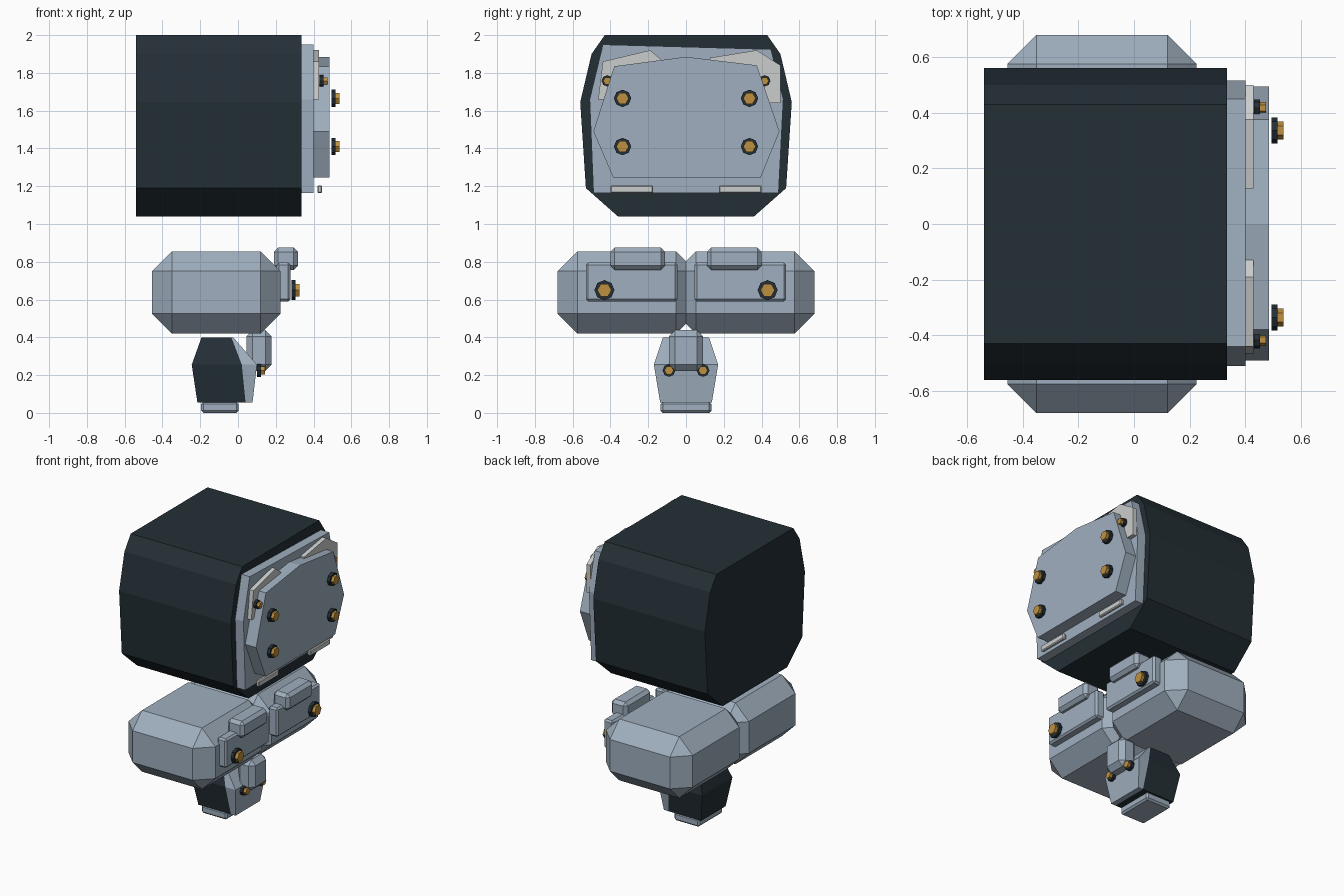
import bpy, bmesh, math
from mathutils import Matrix

if "Cube" in bpy.data.objects:
    bpy.data.objects.remove(bpy.data.objects["Cube"])


def material(name, rgb):
    m = bpy.data.materials.new(name)
    m.diffuse_color = (*rgb, 1)
    m.use_nodes = True
    m.node_tree.nodes["Principled BSDF"].inputs["Base Color"].default_value = m.diffuse_color
    return m


DARK = material("dark slate", (0.017, 0.028, 0.036))
BLUE = material("blue grey", (0.35, 0.43, 0.52))
PALE = material("pale grey", (0.60, 0.61, 0.61))
GOLD = material("brass", (0.52, 0.28, 0.05))


def finish(name, bm, *mats):
    bmesh.ops.recalc_face_normals(bm, faces=bm.faces)
    me = bpy.data.meshes.new(name)
    bm.to_mesh(me)
    bm.free()
    for m in mats:
        me.materials.append(m)
    ob = bpy.data.objects.new(name, me)
    bpy.context.collection.objects.link(ob)
    return ob


def prism(name, outline, x0, x1, mat):
    """Extrude a (y, z) outline along x."""
    bm = bmesh.new()
    face = bm.faces.new([bm.verts.new((x0, y, z)) for y, z in outline])
    ext = bmesh.ops.extrude_face_region(bm, geom=[face])
    moved = [v for v in ext["geom"] if isinstance(v, bmesh.types.BMVert)]
    bmesh.ops.translate(bm, verts=moved, vec=(x1 - x0, 0, 0))
    return finish(name, bm, mat)


def box(name, x, y, z, bevel, mat):
    """Chamfered box from (min, max) ranges."""
    bm = bmesh.new()
    bmesh.ops.create_cube(bm, size=1)
    for v in bm.verts:
        v.co = [r[0] if c < 0 else r[1] for c, r in zip(v.co, (x, y, z))]
    bmesh.ops.bevel(bm, geom=bm.edges[:], offset=bevel, segments=1,
                    profile=0.5, affect='EDGES')
    return finish(name, bm, mat)


def bolt(name, x, y, z, r):
    """Dark washer with a brass head, facing +x."""
    for part, sides, rad, dx, mat in (("washer", 8, r, 0.0, DARK),
                                      ("head", 6, r * 0.72, 0.021, GOLD)):
        bm = bmesh.new()
        bmesh.ops.create_cone(bm, cap_ends=True, segments=sides, radius1=rad,
                              radius2=rad, depth=0.021)
        bmesh.ops.transform(bm, verts=bm.verts,
                            matrix=Matrix.Translation((x + dx + 0.0105, y, z))
                            @ Matrix.Rotation(math.pi / 2, 4, 'Y'))
        finish(f"{name}_{part}", bm, mat)


# Large upper block
prism("upper_block", [(-0.43, 2.0), (0.43, 2.0), (0.50, 1.90), (0.56, 1.645),
                      (0.53, 1.19), (0.36, 1.04), (-0.36, 1.04),
                      (-0.53, 1.19), (-0.56, 1.645), (-0.50, 1.90)],
      -0.54, 0.335, DARK)

# Layered plates on the side of the upper block
prism("backing_plate", [(-0.44, 1.95), (0.45, 1.925), (0.515, 1.66),
                        (0.49, 1.165), (-0.49, 1.165), (-0.51, 1.66)],
      0.335, 0.40, BLUE)
prism("outer_plate", [(0, 1.885), (0.375, 1.84), (0.495, 1.49),
                      (0.395, 1.245), (-0.385, 1.245), (-0.49, 1.49),
                      (-0.38, 1.835)], 0.40, 0.485, BLUE)
prism("corner_plate_left", [(-0.44, 1.86), (-0.19, 1.92), (-0.13, 1.87),
                            (-0.13, 1.80), (-0.40, 1.66), (-0.465, 1.66)],
      0.40, 0.43, PALE)
prism("corner_plate_right", [(0.127, 1.88), (0.375, 1.92), (0.50, 1.84),
                             (0.50, 1.64), (0.42, 1.64), (0.127, 1.80)],
      0.40, 0.43, PALE)

for side, s in (("left", -1), ("right", 1)):
    def span(a, b):
        return sorted((s * a, s * b))

    # Bolts and trim of the plates
    bolt(f"plate_bolt_top_{side}", 0.495, s * 0.336, 1.665, 0.046)
    bolt(f"plate_bolt_low_{side}", 0.495, s * 0.336, 1.41, 0.046)
    bolt(f"corner_bolt_{side}", 0.432, s * 0.417, 1.758, 0.03)
    box(f"trim_strip_{side}", (0.42, 0.446), span(0.175, 0.40),
        (1.163, 1.205), 0.006, PALE)

    # Chamfered middle blocks, overlapping at the centre
    box(f"middle_block_{side}", (-0.455, 0.225), span(-0.052, 0.68),
        (0.42, 0.855), 0.105, BLUE)
    box(f"middle_plate_{side}", (0.205, 0.278), span(0.045, 0.53),
        (0.59, 0.795), 0.012, BLUE)
    box(f"middle_ridge_{side}", (0.19, 0.317), span(0.11, 0.40),
        (0.757, 0.875), 0.022, BLUE)
    bolt(f"middle_bolt_{side}", 0.283, s * 0.432, 0.65, 0.053)

    # Bolts of the lower block
    bolt(f"lower_bolt_{side}", 0.10, s * 0.09, 0.225, 0.034)

# Lower block: three rings, dark behind and blue in front of the split
bm = bmesh.new()
rings = []
for z, back, split, front, y in ((0.055, -0.215, 0.04, 0.077, 0.137),
                                 (0.255, -0.245, 0.02, 0.10, 0.17),
                                 (0.40, -0.193, -0.035, -0.025, 0.122)):
    rings.append([bm.verts.new(p) for p in (
        (back, -y, z), (split, -y, z), (front, -y, z),
        (front, y, z), (split, y, z), (back, y, z))])
for a, b in zip(rings, rings[1:]):
    for i in range(6):
        j = (i + 1) % 6
        f = bm.faces.new((a[i], a[j], b[j], b[i]))
        f.material_index = 1 if i in (1, 2, 3) else 0
for r in (rings[0], rings[-1]):
    bm.faces.new((r[0], r[1], r[4], r[5]))
    bm.faces.new((r[1], r[2], r[3], r[4])).material_index = 1
finish("lower_block", bm, DARK, BLUE)

# Front lug and base pad of the lower block
box("lower_lug", (0.045, 0.178), (-0.09, 0.09), (0.222, 0.438), 0.033, BLUE)
box("base_pad", (-0.195, 0.003), (-0.135, 0.135), (0.0, 0.058), 0.012, BLUE)
